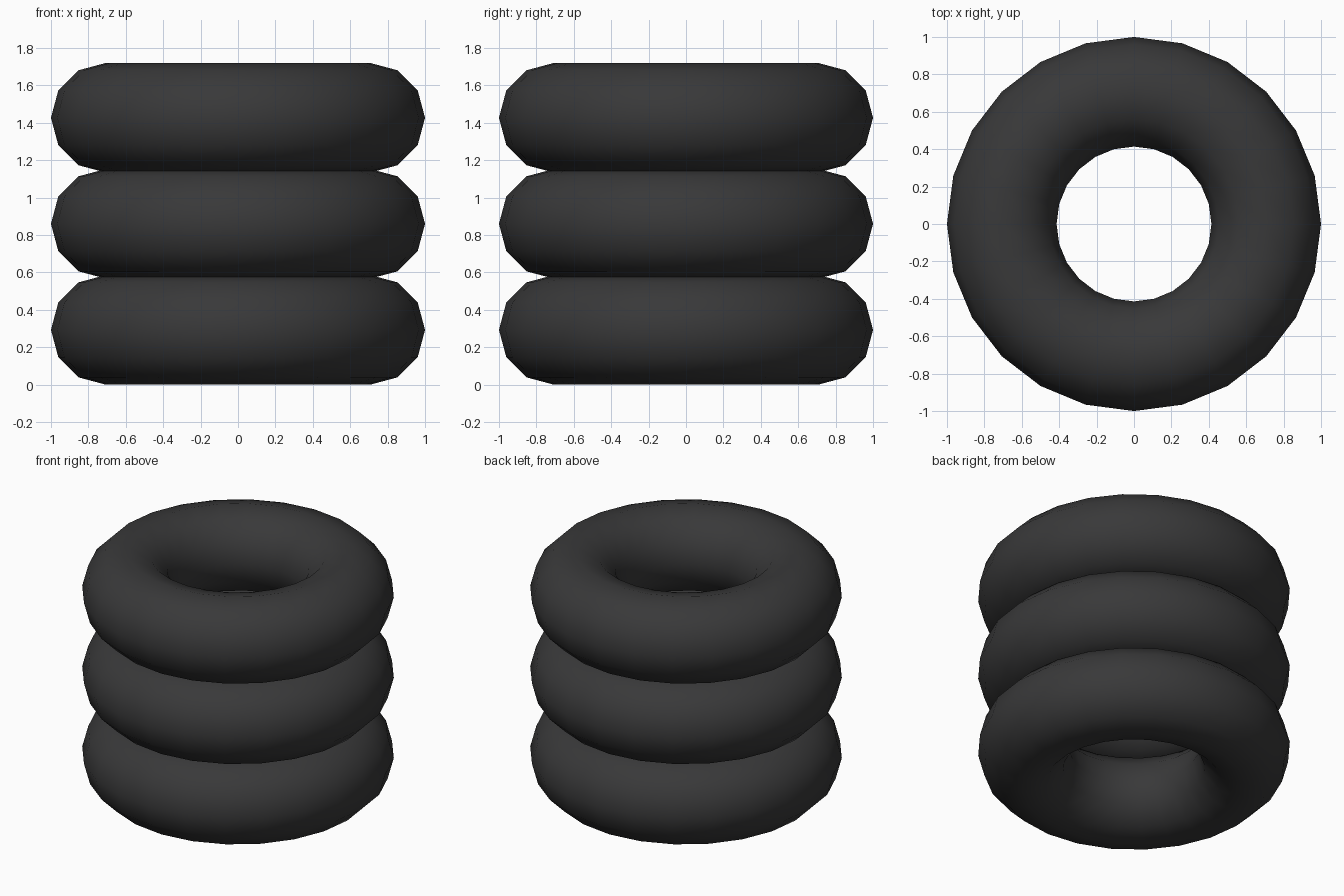
import bpy
import math

cube = bpy.data.objects.get("Cube")
if cube:
    bpy.data.objects.remove(cube, do_unlink=True)

# Dark rubber
rubber = bpy.data.materials.new("dark_rubber")
rubber.use_nodes = True
colour = (0.04, 0.04, 0.041, 1)
rubber.diffuse_color = colour
rubber.node_tree.nodes["Principled BSDF"].inputs["Base Color"].default_value = colour

RING_RADIUS = 0.707
TUBE_RADIUS = 0.293
SPACING = 0.567

# Three stacked tyres, each slightly pressed into the one below
for i, name in enumerate(("bottom_tyre", "middle_tyre", "top_tyre")):
    bpy.ops.mesh.primitive_torus_add(
        major_segments=24, minor_segments=12,
        major_radius=RING_RADIUS, minor_radius=TUBE_RADIUS,
        location=(0, 0, TUBE_RADIUS + i * SPACING))
    tyre = bpy.context.object
    tyre.name = name
    tyre.data.materials.append(rubber)
    bpy.ops.object.shade_smooth_by_angle(angle=math.radians(60))
